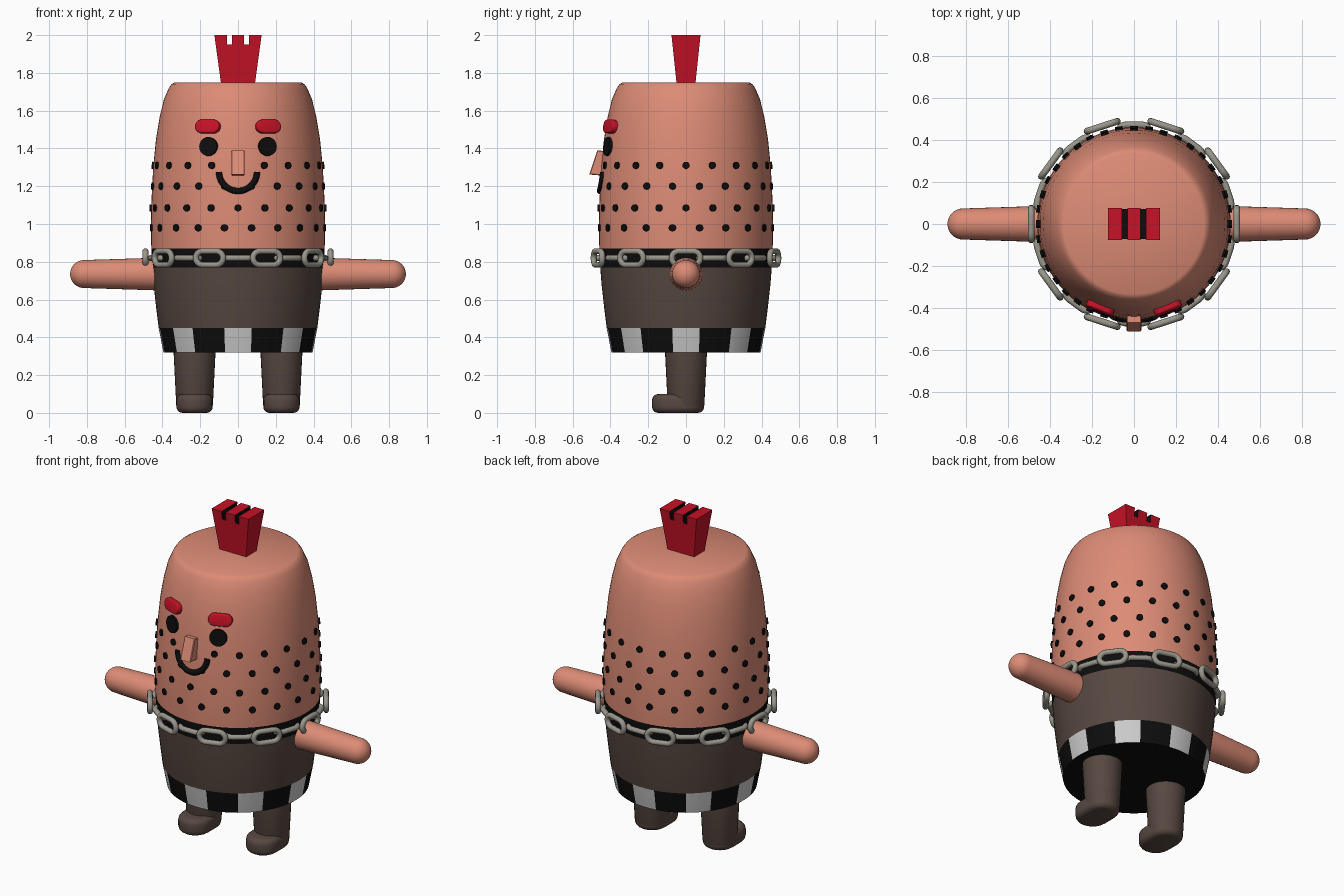
import bpy, bmesh
from math import sin, cos, pi, radians, degrees, atan2, asin, sqrt
from mathutils import Matrix, Vector

if "Cube" in bpy.data.objects:
    bpy.data.objects.remove(bpy.data.objects["Cube"])


def material(name, r, g, b):
    m = bpy.data.materials.new(name)
    m.use_nodes = True
    m.diffuse_color = (r, g, b, 1)
    m.node_tree.nodes["Principled BSDF"].inputs["Base Color"].default_value = (r, g, b, 1)
    return m


skin = material("skin", .72, .26, .18)
brown = material("dark_brown", .095, .064, .052)
black = material("black", .004, .004, .004)
white = material("white", .6, .6, .6)
red = material("red", .57, .006, .02)
steel = material("steel", .32, .31, .26)


def activate(ob):
    bpy.ops.object.select_all(action='DESELECT')
    ob.select_set(True)
    bpy.context.view_layer.objects.active = ob


def finish(name, bm, mats, rule=None, angle=35):
    """Turn a bmesh into a shaded object; rule(face) picks the material."""
    bmesh.ops.recalc_face_normals(bm, faces=bm.faces)
    if rule:
        for f in bm.faces:
            f.material_index = rule(f)
    me = bpy.data.meshes.new(name)
    bm.to_mesh(me)
    bm.free()
    for m in mats:
        me.materials.append(m)
    ob = bpy.data.objects.new(name, me)
    bpy.context.collection.objects.link(ob)
    activate(ob)
    bpy.ops.object.shade_smooth_by_angle(angle=radians(angle))
    return ob


def lathe(profile, segs, matrix=Matrix()):
    """Spin (radius, height) points about z."""
    bm = bmesh.new()
    verts = [bm.verts.new((r, 0, z)) for r, z in profile]
    edges = [bm.edges.new(p) for p in zip(verts, verts[1:])]
    bmesh.ops.spin(bm, geom=verts + edges, axis=(0, 0, 1), cent=(0, 0, 0),
                   angle=2 * pi, steps=segs, use_duplicate=False)
    bmesh.ops.remove_doubles(bm, verts=bm.verts, dist=.0005)
    bm.transform(matrix)
    return bm


def prism(outline, depth, bevel=0, segments=3):
    """Extrude an xy outline upwards, with optional rounded rims."""
    bm = bmesh.new()
    face = bm.faces.new([bm.verts.new((x, y, 0)) for x, y in outline])
    top = bmesh.ops.extrude_face_region(bm, geom=[face])["geom"]
    bmesh.ops.translate(bm, vec=(0, 0, depth),
                        verts=[v for v in top if isinstance(v, bmesh.types.BMVert)])
    if bevel:
        rims = [e for e in bm.edges if abs(e.verts[0].co.z - e.verts[1].co.z) < 1e-5]
        bmesh.ops.bevel(bm, geom=rims, offset=bevel, segments=segments,
                        profile=.5, affect='EDGES')
    return bm


def stadium(half, r, n=10):
    """Rounded slot outline along x."""
    ends = [(s, -pi / 2 + pi * i / n + (0 if s > 0 else pi))
            for s in (1, -1) for i in range(n + 1)]
    return [(s * half + r * cos(a), r * sin(a)) for s, a in ends]


def tubes(name, paths, radius, mat, cyclic):
    cu = bpy.data.curves.new(name, 'CURVE')
    cu.dimensions = '3D'
    cu.bevel_depth = radius
    cu.bevel_resolution = 3
    cu.use_fill_caps = True
    for path in paths:
        sp = cu.splines.new('POLY')
        sp.points.add(len(path) - 1)
        for p, co in zip(sp.points, path):
            p.co = (*co, 1)
        sp.use_cyclic_u = cyclic
    cu.materials.append(mat)
    ob = bpy.data.objects.new(name, cu)
    bpy.context.collection.objects.link(ob)
    activate(ob)
    bpy.ops.object.convert(target='MESH')
    bpy.ops.object.shade_smooth_by_angle(angle=radians(50))


# Body: one lathed barrel, coloured in bands
BODY = [(0, .32), (.395, .32), (.42, .45), (.436, .58), (.447, .68), (.454, .77),
        (.459, .87), (.461, 1), (.457, 1.15), (.449, 1.3), (.434, 1.45), (.414, 1.57),
        (.392, 1.66), (.366, 1.72), (.352, 1.74), (.335, 1.75), (0, 1.75)]


def body_radius(z):
    for (r0, z0), (r1, z1) in zip(BODY[1:], BODY[2:]):
        if z0 <= z <= z1:
            return r0 + (r1 - r0) * (z - z0) / (z1 - z0)


def body_colour(f):
    c = f.calc_center_median()
    if c.z < .33 or .77 < c.z < .87:
        return 2
    if c.z < .45:
        a = degrees(atan2(c.x, -c.y))
        return 3 if abs((a + 22.5) % 45 - 22.5) < 10 else 2
    return 1 if c.z < .77 else 0


finish("body", lathe(BODY, 72), [skin, brown, black, white], body_colour)


def on_body(angle, z, lift=0):
    """Frame on the body wall: local z outwards, local x sideways; angle 0 is the front."""
    slope = (body_radius(z - .03) - body_radius(z + .03)) / .06
    out = Vector((sin(angle), -cos(angle), slope)).normalized()
    side = Vector((cos(angle), sin(angle), 0))
    up = out.cross(side)
    r = body_radius(z)
    pos = Vector((r * sin(angle), -r * cos(angle), z)) + out * lift
    return Matrix.Translation(pos) @ Matrix((side, up, out)).transposed().to_4x4()


# Stubble dots in staggered rows
bm = bmesh.new()
for row, z in enumerate((1.31, 1.2, 1.085, .98)):
    for i in range(20):
        bmesh.ops.create_cone(bm, cap_ends=True, segments=14, radius1=.019, radius2=.019,
                              depth=.018, matrix=on_body(radians(18 * i + 9 * (row % 2)), z))
finish("stubble", bm, [black])

# Paired parts
for side, s in (("left", 1), ("right", -1)):
    # Eye
    bm = bmesh.new()
    bmesh.ops.create_cone(bm, cap_ends=True, segments=32, radius1=.05, radius2=.05,
                          depth=.024, matrix=on_body(s * asin(.155 / .44), 1.41))
    finish(side + "_eye", bm, [black])

    # Eyebrow
    bm = prism(stadium(.033, .036), .04, .008)
    bm.transform(on_body(s * asin(.16 / .43), 1.515, -.015))
    finish(side + "_eyebrow", bm, [red])

    # Arm with a rounded end
    arm = [(0, .38), (.088, .38)] + [(.074 * cos(a), .815 + .074 * sin(a))
                                     for a in [pi / 2 * i / 8 for i in range(9)]]
    finish(side + "_arm", lathe(arm, 32, Matrix.Translation((0, 0, .735))
                                @ Matrix.Rotation(s * pi / 2, 4, 'Y')), [skin])

    # Leg
    leg = [(0, .01), (.085, .01), (.097, .04), (.112, .34), (0, .34)]
    finish(side + "_leg", lathe(leg, 32, Matrix.Translation((s * .23, 0, 0))), [brown])

    # Foot
    bm = prism(stadium(.042, .096), .1, .032, 4)
    bm.transform(Matrix.Translation((s * .23, -.042, 0)) @ Matrix.Rotation(pi / 2, 4, 'Z'))
    finish(side + "_foot", bm, [brown], angle=50)

# Nose: a sheared wedge
bm = prism([(-.42, 1.385), (-.47, 1.39), (-.512, 1.262), (-.44, 1.256)], .07, .004, 1)
bm.transform(Matrix(((0, 0, 1, -.035), (1, 0, 0, 0), (0, 1, 0, 0), (0, 0, 0, 1))))
finish("nose", bm, [skin])

# Smile
smile = []
for i in range(25):
    a = pi + pi * i / 24
    x, z = .1 * cos(a), 1.275 + .1 * sin(a)
    smile.append((x, -sqrt(body_radius(z) ** 2 - x * x), z))
tubes("smile", [smile], .017, black, False)

# Chain: upright and flat links alternate around the belt
links = []
for i in range(20):
    a = radians(18 * i)
    flat = i % 2
    out, along = Vector((cos(a), sin(a), 0)), Vector((-sin(a), cos(a), 0))
    across = out if flat else Vector((0, 0, 1))
    centre = out * (.436 if flat else .49) + Vector((0, 0, .82))
    links.append([centre + along * x + across * y for x, y in stadium(.04, .036, 8)])
tubes("chain", links, .016, steel, True)

# Mohawk: flared block with two notches
half = [(.032, 2), (.032, 1.95), (.058, 1.95), (.058, 2), (.125, 2), (.09, 1.745)]
bm = prism(half + [(-x, z) for x, z in reversed(half)], 1)
for v in bm.verts:
    x, z, d = v.co
    v.co = (x, (d - .5) * (.1 + .21 * (z - 1.745)), z)


def mohawk_colour(f):
    c = f.calc_center_median()
    floor = abs(f.normal.z) > .9 and 1.9 < c.z < 1.96
    wall = abs(f.normal.x) > .9 and abs(c.x) < .07
    return 1 if floor or wall else 0


finish("mohawk", bm, [red, black], mohawk_colour)
